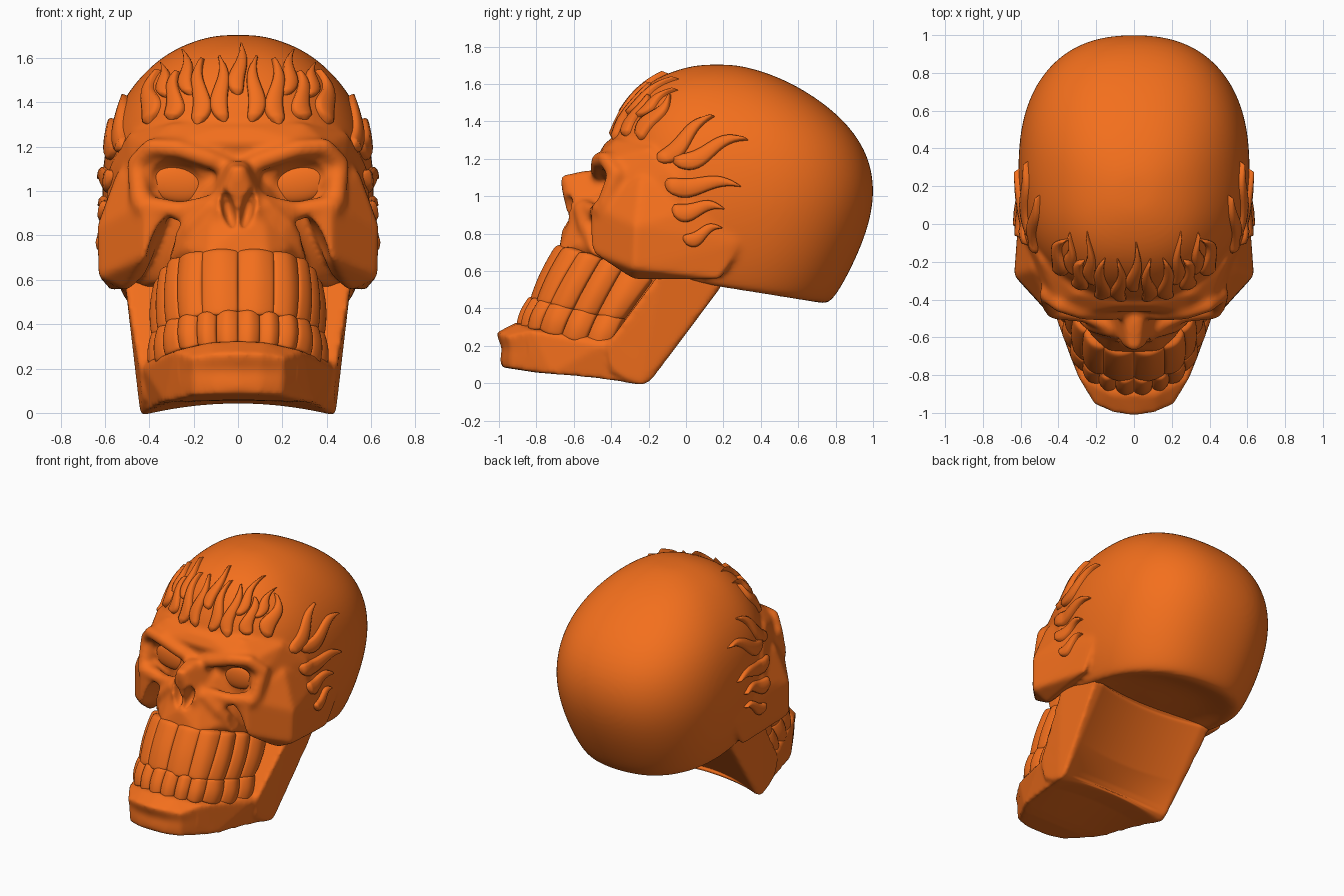
import bpy, bmesh, math
from mathutils import Vector, Matrix
from mathutils.bvhtree import BVHTree

if "Cube" in bpy.data.objects:
    bpy.data.objects.remove(bpy.data.objects["Cube"])

orange = bpy.data.materials.new("orange")
orange.diffuse_color = (0.9, 0.16, 0.012, 1)
orange.use_nodes = True
orange.node_tree.nodes["Principled BSDF"].inputs["Base Color"].default_value = orange.diffuse_color


def make(name, bm):
    bmesh.ops.recalc_face_normals(bm, faces=bm.faces[:])
    for f in bm.faces:
        f.smooth = True
    me = bpy.data.meshes.new(name)
    bm.to_mesh(me)
    bm.free()
    me.materials.append(orange)
    ob = bpy.data.objects.new(name, me)
    bpy.context.collection.objects.link(ob)
    return ob


def bake(ob):
    dg = bpy.context.evaluated_depsgraph_get()
    me = bpy.data.meshes.new_from_object(ob.evaluated_get(dg))
    ob.modifiers.clear()
    ob.data = me
    for p in me.polygons:
        p.use_smooth = True


def remesh(ob, size, smooth):
    m = ob.modifiers.new("remesh", 'REMESH')
    m.mode, m.voxel_size, m.use_smooth_shade = 'VOXEL', size, True
    s = ob.modifiers.new("smooth", 'SMOOTH')
    s.factor, s.iterations = 0.5, smooth


def hull(bm, pts):
    """Closed convex solid round the points, added to bm."""
    t = bmesh.new()
    vs = [t.verts.new(p) for p in pts]
    bmesh.ops.convex_hull(t, input=vs)
    bmesh.ops.delete(t, geom=[v for v in t.verts if not v.link_faces], context='VERTS')
    bmesh.ops.recalc_face_normals(t, faces=t.faces[:])
    me = bpy.data.meshes.new("tmp")
    t.to_mesh(me)
    t.free()
    bm.from_mesh(me)
    bpy.data.meshes.remove(me)


def both(pts):
    return [(s * x, y, z) for x, y, z in pts for s in (1, -1) if x or s > 0]


def ball(bm, c, r, tilt=0):
    for s in (1, -1):
        mat = Matrix.Translation((s * c[0], c[1], c[2])) @ Matrix.Rotation(s * tilt, 4, 'Y') @ Matrix.Diagonal((*r, 1))
        bmesh.ops.create_uvsphere(bm, u_segments=32, v_segments=18, radius=1, matrix=mat)


def ridge(bm, path):
    """Chain of tapering capsules on both sides; points are x, y, z, radius."""
    t = bmesh.new()
    bmesh.ops.create_icosphere(t, subdivisions=2, radius=1)
    unit = [v.co.copy() for v in t.verts]
    t.free()
    for s in (1, -1):
        for a, b in zip(path, path[1:]):
            hull(bm, [Vector((s * p[0], p[1], p[2])) + u * p[3] for p in (a, b) for u in unit])


# Cranium: lofted rings (z, slope, front y, back y, half width)
rings = [(.57, -.157, -.15, .52, .33), (.495, -.157, -.36, .725, .49), (.525, -.157, -.39, .785, .52),
         (.68, -.12, -.41, .88, .575), (.84, -.05, -.42, .97, .605), (1.0, 0, -.42, 1.015, .62),
         (1.2, 0, -.43, .99, .605), (1.38, 0, -.385, .88, .545), (1.53, 0, -.29, .70, .435),
         (1.64, 0, -.16, .50, .30), (1.70, 0, .03, .30, .13)]
bm = bmesh.new()
loops = []
N = 32
for z, k, f, b, w in rings:
    row = []
    for i in range(N):
        a = 2 * math.pi * i / N
        c, s = math.cos(a), math.sin(a)
        e = 2 / 2.35
        x = w * math.copysign(abs(c) ** e, c)
        y = (f + b) / 2 + (b - f) / 2 * math.copysign(abs(s) ** e, s)
        row.append(bm.verts.new((x, y, z + k * (y - .2))))
    loops.append(row)
for r0, r1 in zip(loops, loops[1:]):
    for i in range(N):
        bm.faces.new((r0[i], r0[(i + 1) % N], r1[(i + 1) % N], r1[i]))
for row, (z, k, f, b, w) in ((loops[0], rings[0]), (loops[-1], rings[-1])):
    mid = bm.verts.new((0, (f + b) / 2, z + (.005 if z > 1 else 0)))
    for i in range(N):
        bm.faces.new((row[i], row[(i + 1) % N], mid))
skull = make("skull", bm)
skull.modifiers.new("round", 'SUBSURF').levels = 2
bake(skull)

# Face: upper jaw with nasal bone, mouth core, temples, cheekbones, brows, eye rims
bm = bmesh.new()
bm.from_mesh(skull.data)
hull(bm, both([(.1, -.64, .8), (0, -.66, .83), (.14, -.68, .70), (.24, -.58, .74), (.31, -.44, .68), (.3, -.3, .6),
               (.11, -.58, .95), (.2, -.42, .92), (.15, -.3, 1.1), (.3, -.1, .7)]))
hull(bm, both([(.03, -.66, 1.11), (.035, -.52, 1.14), (.11, -.62, .84), (0, -.675, 1.09), (.17, -.5, .85), (.1, -.35, 1.1)]))
hull(bm, both([(.14, -.63, .72), (.29, -.33, .64), (.12, -.74, .35), (.28, -.4, .22), (.3, 0, .6), (.3, -.15, .3)]))
hull(bm, both([(0, -.44, 1.2), (.28, -.47, 1.22), (.41, -.42, 1.20), (.05, -.43, 1.29), (.30, -.37, 1.31), (.50, -.19, 1.26),
               (.475, -.35, 1.12), (.47, -.37, .95), (.59, -.03, 1.1), (.6, -.05, .9), (.15, -.4, 1.1), (.3, -.1, .9)]))
for s in (1, -1):
    hull(bm, [(s * x, y, z) for x, y, z in [
        (.29, -.5, .92), (.42, -.505, .95), (.35, -.5, .85), (.42, -.51, .70), (.63, -.28, .61), (.635, -.27, .84),
        (.58, .22, .55), (.595, .28, .75), (.59, .1, .95), (.50, -.28, .55), (.54, -.24, 1.10), (.42, -.3, .62), (.32, -.3, .9)]])
ridge(bm, [(.02, -.45, 1.10, .045), (.12, -.47, 1.14, .045), (.27, -.465, 1.19, .045), (.39, -.43, 1.20, .042),
           (.455, -.37, 1.12, .05), (.44, -.43, .96, .05)])
ridge(bm, [(.10, -.55, .95, .04), (.26, -.48, .91, .045), (.42, -.45, .93, .055)])
ridge(bm, [(.12, -.56, .93, .045), (.21, -.53, .84, .05), (.28, -.47, .72, .05)])
bpy.data.objects.remove(skull)
skull = make("skull", bm)
remesh(skull, .015, 6)
bake(skull)

# Cutters: eye sockets, nostrils, cheek hollows
bm = bmesh.new()
ball(bm, (.275, -.50, 1.055), (.155, .14, .088), -.25)
ball(bm, (.045, -.67, .92), (.034, .11, .095), .25)
ball(bm, (.35, -.5, .735), (.055, .16, .16), -.3)
cut = make("cutter", bm)
cut.hide_render = True
m = skull.modifiers.new("holes", 'BOOLEAN')
m.operation, m.object, m.solver = 'DIFFERENCE', cut, 'EXACT'
remesh(skull, .0125, 5)
bake(skull)
bpy.data.objects.remove(cut)

# Eyes
bm = bmesh.new()
ball(bm, (.275, -.375, 1.03), (.14, .03, .08), -.15)
make("eyes", bm)

# Lower jaw: body with chin, and rami block
bm = bmesh.new()
hull(bm, both([(.43, -.24, -.01), (.45, -.3, .22), (.425, -.46, .2), (.33, -.72, .045), (.2, -.94, .08), (.1, -.98, .085),
               (0, -.99, .09), (.21, -.955, .25), (.11, -1.0, .265), (0, -1.015, .27), (.29, -.82, .28), (.12, -.9, .32),
               (0, -.91, .325), (.42, -.2, .01)]))
hull(bm, both([(.49, .19, .52), (.5, .1, .62), (.51, -.14, .59), (.44, -.24, -.01), (.43, -.19, .01), (.445, -.42, .21), (.43, -.4, .06)]))
jaw = make("jaw", bm)
remesh(jaw, .014, 6)
bake(jaw)
# arched underside, hollow back and dished chin
moves = []
for v in jaw.data.vertices:
    c, n = v.co, v.normal
    dip = max(0, 1 - (c.x / .42) ** 2)
    up = .05 * dip * max(0, min(1, (.2 - c.z) / .15)) * max(0, min(1, (c.y + .8) / .4))
    fwd = -.06 * dip * max(0, min(1, (n.y - .2) * 2))
    chin = .015 * max(0, 1 - (c.x / .3) ** 2) * math.exp(-((c.z - .19) / .05) ** 2) if c.y < -.85 else 0
    moves.append((v, Vector((0, fwd + chin, up))))
for v, d in moves:
    v.co += d

# Teeth: rounded blocks set between two arcs
gum_line = [(0, -.69, .73), (.165, -.67, .725), (.275, -.58, .70), (.32, -.46, .665), (.35, -.34, .62), (.375, -.19, .55)]
bite_line = [(0, -.83, .455), (.165, -.81, .445), (.275, -.735, .425), (.33, -.61, .395), (.36, -.48, .365), (.385, -.34, .345)]
root_line = [(0, -.9, .32), (.165, -.87, .31), (.27, -.79, .29), (.335, -.67, .255), (.37, -.54, .22), (.395, -.41, .19)]


def along(line, t):
    i = min(int(t), len(line) - 2)
    return Vector(line[i]).lerp(Vector(line[i + 1]), t - i)


def teeth(name, top, bottom, stops):
    bm = bmesh.new()
    U, D = (0, .1, .5, .9, 1), (0, .03, .14)
    size = (5, 5, 3)
    for s in (1, -1):
        for a, b in zip(stops, stops[1:]):
            p0, p1, q0, q1 = along(top, a), along(top, b), along(bottom, a), along(bottom, b)
            inward = Vector((-(p1 - p0).y, (p1 - p0).x, 0)).normalized()
            vs = {}

            def vert(key):
                if key not in vs:
                    u, v, d = U[key[0]], U[key[1]], D[key[2]]
                    p = p0.lerp(p1, u).lerp(q0.lerp(q1, u), v)
                    p += inward * (d - .036 * (1 - (2 * u - 1) ** 2) - .02 * (1 - (2 * v - 1) ** 2) + .014)
                    p.z += (.025 * (1 - 2 * v) - .01) * (1 - (2 * u - 1) ** 2) * (1 if v < .5 else .4)
                    vs[key] = bm.verts.new((s * p.x, p.y, p.z))
                return vs[key]
            for ax in range(3):
                o1, o2 = (ax + 1) % 3, (ax + 2) % 3
                for side in (0, size[ax] - 1):
                    for i in range(size[o1] - 1):
                        for j in range(size[o2] - 1):
                            quad = []
                            for di, dj in ((0, 0), (1, 0), (1, 1), (0, 1)):
                                k = [0, 0, 0]
                                k[ax], k[o1], k[o2] = side, i + di, j + dj
                                quad.append(vert(tuple(k)))
                            bm.faces.new(quad)
    ob = make(name, bm)
    ob.modifiers.new("round", 'SUBSURF').levels = 2
    bake(ob)


teeth("upper_teeth", gum_line, bite_line, [0, 1, 2, 3, 4, 5])
teeth("lower_teeth", bite_line, root_line, [0, .6, 1.2, 2, 3, 4, 5])

# Flames: raised curling drops draped over the skull
tree = BVHTree.FromObject(skull, bpy.context.evaluated_depsgraph_get())


def flame(bm, base, tip, width, curl, side, view):
    base, tip = Vector(base), Vector(tip)
    d = tip - base
    n = Vector((-d.y, d.x)).normalized()
    rows = []
    for i in range(17):
        t = i / 16
        w = width * math.sin(math.pi * t ** .55) ** .85 if 0 < i < 16 else .001
        row = []
        for s, h in ((-1, -.015), (-.95, .015), (-.6, .025), (0, .027), (.6, .025), (.95, .015), (1, -.015)):
            p = base + d * t + n * (curl * math.sin(2 * math.pi * t) + s * w)
            if view == 'front':
                o, ray = Vector((side * p.x, -2, p.y)), Vector((0, 1, 0))
            else:
                o, ray = Vector((side * 2, p.x, p.y)), Vector((-side, 0, 0))
            loc, nor, *_ = tree.ray_cast(o, ray)
            if loc is None:
                loc, nor, *_ = tree.find_nearest(o + ray * 2)
            row.append(bm.verts.new(loc + nor * (h if 0 < i < 16 else -.01)))
        rows.append(row)
    for a, b in zip(rows, rows[1:]):
        for j in range(6):
            bm.faces.new((a[j], a[j + 1], b[j + 1], b[j]))


bm = bmesh.new()
flame(bm, (0, 1.43), (.01, 1.66), .038, .012, 1, 'front')
front = [((.06, 1.31), (.09, 1.61), .040, -.018), ((.19, 1.30), (.15, 1.60), .042, .02), ((.21, 1.43), (.25, 1.63), .032, -.015),
         ((.31, 1.32), (.26, 1.54), .040, .018), ((.32, 1.42), (.34, 1.57), .028, -.012)]
lateral = [((-.25, 1.30), (-.08, 1.55), .036, .018), ((-.16, 1.19), (.16, 1.43), .045, -.022), ((-.08, 1.19), (.34, 1.30), .048, -.03),
           ((-.12, 1.07), (.30, 1.05), .052, -.022), ((-.08, .93), (.21, .93), .048, -.022), ((-.02, .77), (.20, .83), .04, -.02)]
for s in (1, -1):
    for f in front:
        flame(bm, *f, s, 'front')
    for f in lateral:
        flame(bm, *f, s, 'side')
make("flames", bm)
